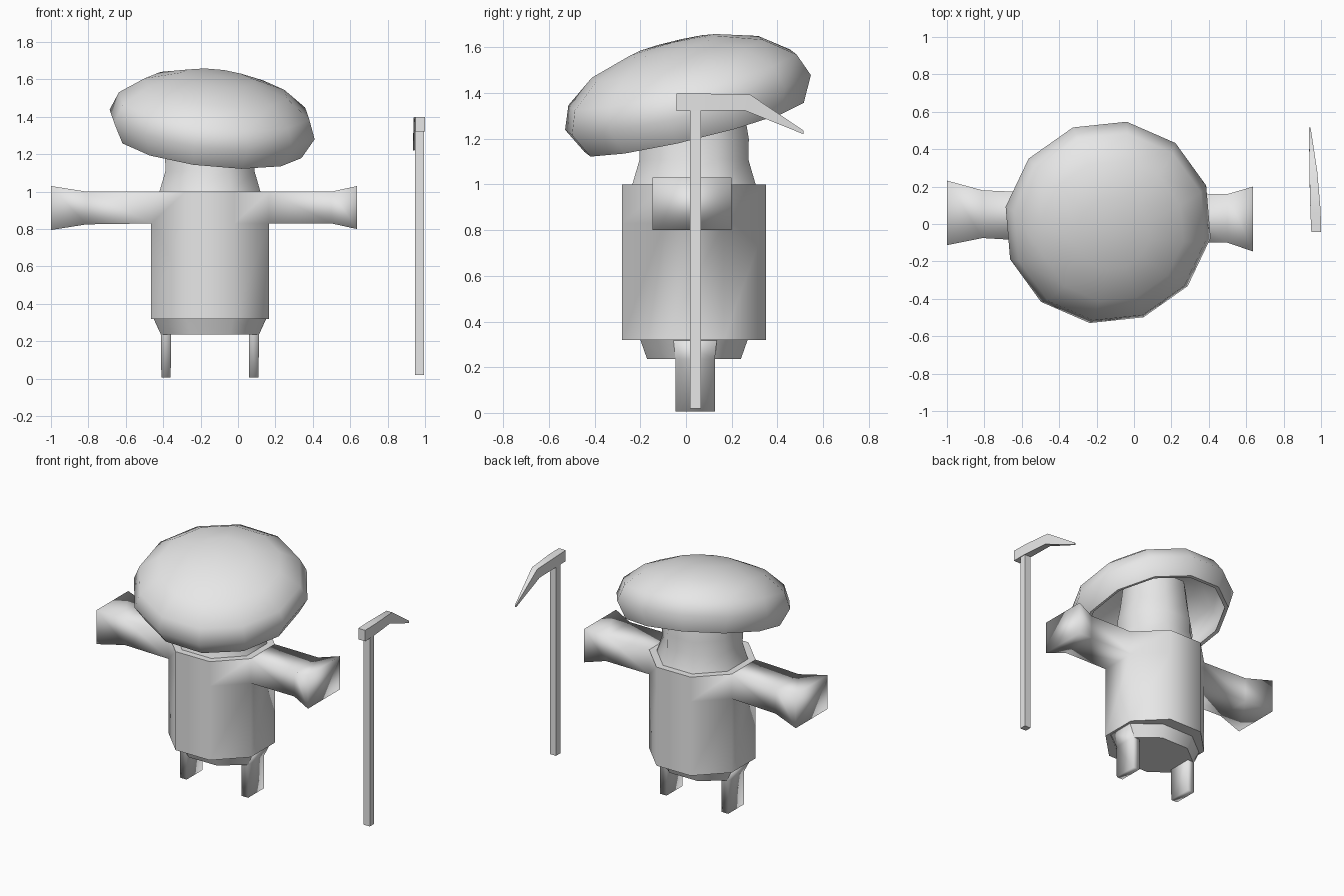
import bpy, bmesh, math
from mathutils import Vector, Matrix

if "Cube" in bpy.data.objects:
    bpy.data.objects.remove(bpy.data.objects["Cube"])

CX, CY = -0.15, 0.035   # axis of the figure

grey = bpy.data.materials.new("plain_grey")
grey.diffuse_color = (0.8, 0.8, 0.8, 1)
grey.use_nodes = True
grey.node_tree.nodes["Principled BSDF"].inputs["Base Color"].default_value = grey.diffuse_color


def finish(name, bm, angle):
    bmesh.ops.recalc_face_normals(bm, faces=bm.faces)
    me = bpy.data.meshes.new(name)
    bm.to_mesh(me)
    bm.free()
    me.materials.append(grey)
    ob = bpy.data.objects.new(name, me)
    bpy.context.collection.objects.link(ob)
    bpy.ops.object.select_all(action='DESELECT')
    ob.select_set(True)
    bpy.context.view_layer.objects.active = ob
    bpy.ops.object.shade_smooth_by_angle(angle=math.radians(angle))
    return ob


def loft(sections, caps=True, closed=False):
    """Skin a list of equally long point loops."""
    bm = bmesh.new()
    loops = [[bm.verts.new(p) for p in s] for s in sections]
    n = len(loops[0])
    pairs = list(zip(loops, loops[1:]))
    if closed:
        pairs.append((loops[-1], loops[0]))
    for a, b in pairs:
        for i in range(n):
            j = (i + 1) % n
            bm.faces.new((a[i], a[j], b[j], b[i]))
    if caps:
        bm.faces.new(loops[0])
        bm.faces.new(loops[-1])
    return bm


def octagon(ax, ay, z):
    """Eight-sided ring with flats facing the axes; ax, ay are half widths."""
    k = 1 / math.cos(math.pi / 8)
    angs = [math.pi / 8 + i * math.pi / 4 for i in range(8)]
    return [(CX + ax * k * math.cos(t), CY + ay * k * math.sin(t), z) for t in angs]


def rect_z(x0, x1, y0, y1, z):
    return [(x0, y0, z), (x1, y0, z), (x1, y1, z), (x0, y1, z)]


# Body with arms pulled out of its upper side faces
bm = loft([octagon(0.315, 0.315, z) for z in (0.32, 0.83, 1.0)], caps=False)


def arm(sign, stations):
    face = max((f for f in bm.faces if f.calc_center_median().z > 0.85),
               key=lambda f: sign * f.calc_center_median().x)
    for x, y0, y1, z0, z1 in stations:
        mid = face.calc_center_median()
        new = bmesh.ops.extrude_face_region(bm, geom=[face])["geom"]
        bmesh.ops.delete(bm, geom=[face], context='FACES_ONLY')
        face = next(g for g in new if isinstance(g, bmesh.types.BMFace))
        for v in face.verts:
            v.co = (x, y1 if v.co.y > mid.y else y0, z1 if v.co.z > mid.z else z0)


arm(1, [(0.50, -0.10, 0.16, 0.83, 1.0), (0.637, -0.147, 0.20, 0.80, 1.03)])
arm(-1, [(-0.81, -0.075, 0.18, 0.825, 1.0), (-1.0, -0.113, 0.232, 0.795, 1.03)])
finish("body_and_arms", bm, 180)

# Head, rising from the shoulder plate up into the cap
rings = [(0.315, 1.0), (0.27, 1.0), (0.238, 1.11), (0.24, 1.2), (0.22, 1.32), (0.2, 1.5)]
finish("head", loft([octagon(r, r, z) for r, z in rings]), 60)

# Hips under the body
rings = [(0.315, 0.315, 0.32), (0.30, 0.235, 0.32), (0.26, 0.205, 0.235)]
finish("hips", loft([octagon(*r) for r in rings]), 60)

# Legs
for side, s in (("left", -1), ("right", 1)):
    def leg_ring(inner, outer, half, z):
        return rect_z(CX + s * inner, CX + s * outer, 0.04 - half, 0.04 + half, z)
    finish(side + "_leg", loft([leg_ring(0.20, 0.30, 0.095, 0.318),
                                leg_ring(0.208, 0.262, 0.086, 0.235),
                                leg_ring(0.21, 0.26, 0.086, 0.006)]), 100)

# Tilted hollow cap: outer profile up, thin inner profile down (radius, height)
profile = [(0.50, 0), (0.56, 0.113), (0.52, 0.215), (0.39, 0.311), (0.2, 0.37), (0.001, 0.386),
           (0.001, 0.362), (0.19, 0.347), (0.37, 0.29), (0.493, 0.205), (0.533, 0.113), (0.475, 0.005)]
sections = [[(r * math.cos(t), r * math.sin(t), h)
             for t in (math.radians(20.5 + 30 * i) for i in range(12))] for r, h in profile]
bm = loft(sections, caps=False, closed=True)
bmesh.ops.remove_doubles(bm, verts=bm.verts, dist=0.003)
tilt = Vector((0, 0, 1)).rotation_difference(Vector((0.108, -0.242, 1)))
bm.transform(Matrix.Translation((CX, CY, 1.25)) @ tilt.to_matrix().to_4x4())
finish("cap", bm, 60)

# Pick: straight handle and bent, tapering blade
finish("pick_handle", loft([rect_z(0.947, 0.994, 0.018, 0.065, z) for z in (0.02, 1.34)]), 30)
blade = [(-0.042, 0.948, 1.0, 1.322, 1.398), (0.07, 0.943, 0.998, 1.324, 1.398),
         (0.255, 0.938, 0.98, 1.325, 1.394), (0.515, 0.936, 0.944, 1.22, 1.236)]
secs = [[(x0, y, z0), (x1, y, z0), (x1, y + d, z1), (x0, y + d, z1)]
        for (y, x0, x1, z0, z1), d in zip(blade, (0, 0, 0.025, 0))]
finish("pick_blade", loft(secs), 60)
